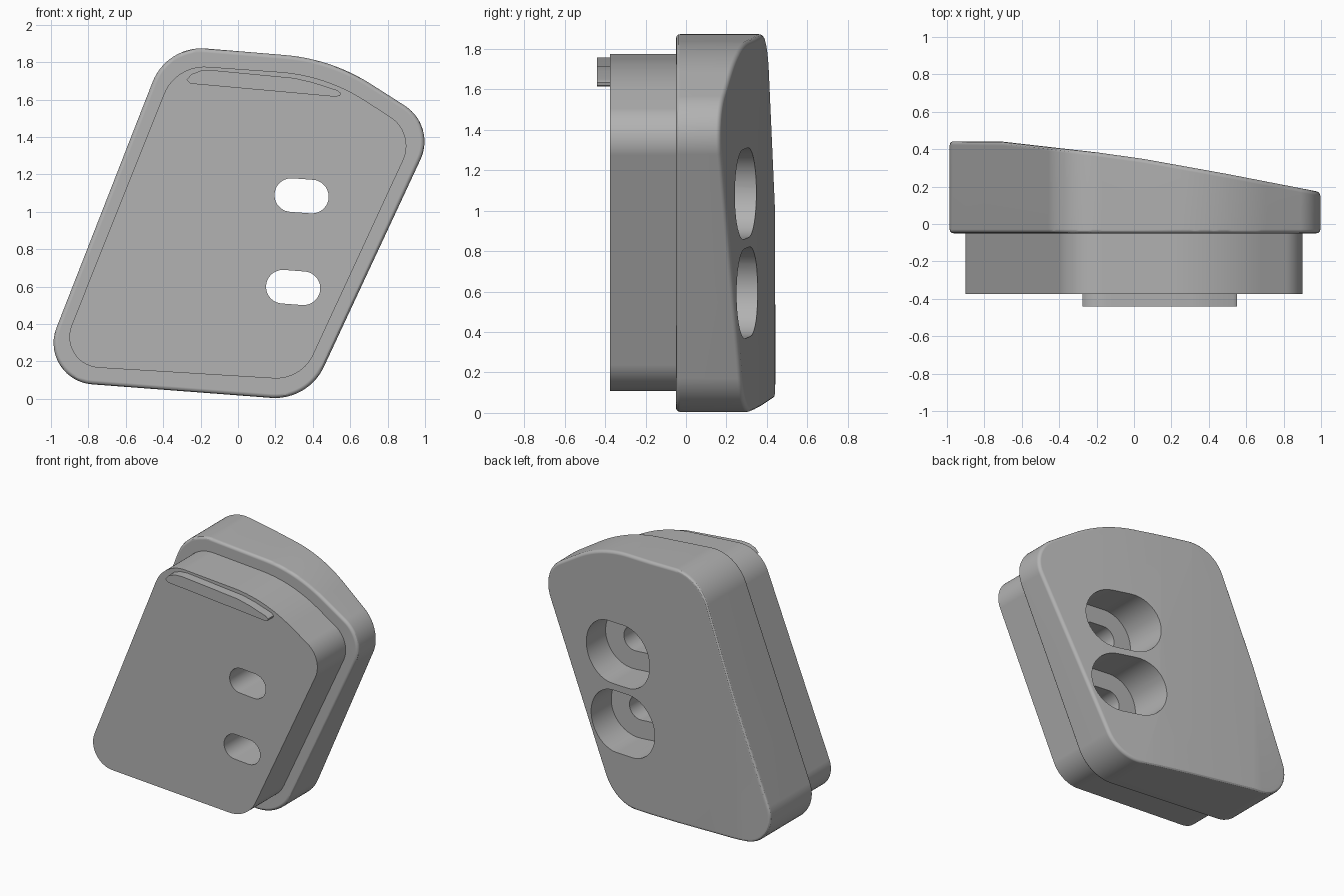
import bpy, bmesh, math
from mathutils import Vector

cube = bpy.data.objects.get("Cube")
if cube:
    bpy.data.objects.remove(cube)

grey = bpy.data.materials.new("plain_grey")
grey.use_nodes = True
grey.diffuse_color = (0.45, 0.45, 0.45, 1)
grey.node_tree.nodes["Principled BSDF"].inputs["Base Color"].default_value = grey.diffuse_color


def rounded(corners, steps=14):
    """Polygon of (x, z, tangent length) corners turned into a rounded outline."""
    points = []
    for i, (x, z, t) in enumerate(corners):
        p = Vector((x, z))
        a = (Vector(corners[i - 1][:2]) - p).normalized()
        b = (Vector(corners[(i + 1) % len(corners)][:2]) - p).normalized()
        half = (math.pi - a.angle(b)) / 2
        k = t - 4 / 3 * math.tan(half / 2) * t / math.tan(half)
        ctrl = (p + a * t, p + a * k, p + b * k, p + b * t)
        for s in range(steps + 1):
            u = s / steps
            w = ((1 - u) ** 3, 3 * u * (1 - u) ** 2, 3 * u * u * (1 - u), u ** 3)
            points.append(sum((c * f for c, f in zip(ctrl, w)), Vector((0, 0))))
    return points


def stadium(x, z, half, radius, tilt=-0.075, steps=20):
    """Slot outline lying along x, slightly tilted."""
    points = []
    for side in (0, 1):
        for s in range(steps + 1):
            a = math.pi * (side + s / steps) - math.pi / 2
            shift = half if side == 0 else -half
            px, pz = shift + radius * math.cos(a), radius * math.sin(a)
            points.append((x + px * math.cos(tilt) - pz * math.sin(tilt),
                           z + px * math.sin(tilt) + pz * math.cos(tilt)))
    return points


def prism(name, outline, start, end, axis="y"):
    """Extrude an outline along y (outline in xz) or z (outline in xy)."""
    bm = bmesh.new()
    place = (lambda a, b, d: (a, d, b)) if axis == "y" else (lambda a, b, d: (a, b, d))
    rings = [[bm.verts.new(place(a, b, d)) for a, b in outline] for d in (start, end)]
    n = len(outline)
    for i in range(n):
        j = (i + 1) % n
        bm.faces.new((rings[0][i], rings[0][j], rings[1][j], rings[1][i]))
    for ring in rings:
        bm.faces.new(ring)
    bmesh.ops.remove_doubles(bm, verts=bm.verts, dist=0.0005)
    bmesh.ops.recalc_face_normals(bm, faces=bm.faces)
    mesh = bpy.data.meshes.new(name)
    bm.to_mesh(mesh)
    bm.free()
    obj = bpy.data.objects.new(name, mesh)
    bpy.context.collection.objects.link(obj)
    mesh.materials.append(grey)
    return obj


def boolean(obj, tool, operation):
    mod = obj.modifiers.new(operation.lower(), "BOOLEAN")
    mod.operation, mod.object, mod.solver = operation, tool, "EXACT"


def finish(obj):
    """Bake the modifiers, then smooth the gentle edges."""
    dg = bpy.context.evaluated_depsgraph_get()
    mesh = bpy.data.meshes.new_from_object(obj.evaluated_get(dg))
    obj.modifiers.clear()
    obj.data = mesh
    bpy.ops.object.select_all(action="DESELECT")
    obj.select_set(True)
    bpy.context.view_layer.objects.active = obj
    bpy.ops.object.shade_smooth_by_angle(angle=math.radians(30))
    obj.modifiers.new("even_normals", "WEIGHTED_NORMAL").keep_sharp = True


# Outer pad and the smaller plug in front of it
pad = prism("pad", rounded([
    (-0.38, 1.89, 0.21), (0.50, 1.817, 0.25), (1.06, 1.46, 0.20),
    (0.375, -0.01, 0.20), (-1.08, 0.10, 0.30)]), -0.05, 0.8)
plug = prism("plug", rounded([
    (-0.333, 1.787, 0.17), (0.47, 1.73, 0.25), (0.95, 1.42, 0.16),
    (0.34, 0.10, 0.15), (-0.975, 0.18, 0.23)]), -0.375, -0.04)

# Sloping back of the pad
slope = prism("slope_cutter", [
    (-1.3, -0.3), (1.3, -0.3), (1.3, 0.113), (1.0, 0.17), (0.5, 0.267), (0.05, 0.348),
    (-0.2, 0.383), (-0.7, 0.44), (-1.3, 0.445)], -0.5, 2.5, axis="z")
boolean(pad, slope, "INTERSECT")
edge = pad.modifiers.new("rounded_rim", "BEVEL")
edge.width, edge.segments, edge.limit_method = 0.022, 3, "ANGLE"
edge.angle_limit = math.radians(40)

# Two slots with wide recesses at the back
cutters = [slope]
for i, (x, z) in enumerate([(0.34, 1.085), (0.295, 0.595)]):
    slot = prism(f"slot_cutter_{i}", stadium(x, z, 0.055, 0.09), -0.6, 0.7)
    recess = prism(f"recess_cutter_{i}", stadium(x, z, 0.07, 0.222), 0.02, 0.7)
    boolean(pad, slot, "DIFFERENCE")
    boolean(pad, recess, "DIFFERENCE")
    boolean(plug, slot, "DIFFERENCE")
    cutters += [slot, recess]

# Raised strip near the top of the front
strip = prism("front_strip", [
    (-0.275, 1.705), (-0.25, 1.735), (-0.20, 1.754), (-0.14, 1.757), (0.30, 1.715),
    (0.40, 1.692), (0.53, 1.65), (0.55, 1.635), (0.545, 1.62), (0.52, 1.615),
    (0.30, 1.635), (-0.255, 1.685)], -0.44, -0.36)

for part in (pad, plug, strip):
    finish(part)
for cutter in cutters:
    cutter.hide_render = True
    cutter.hide_set(True)
